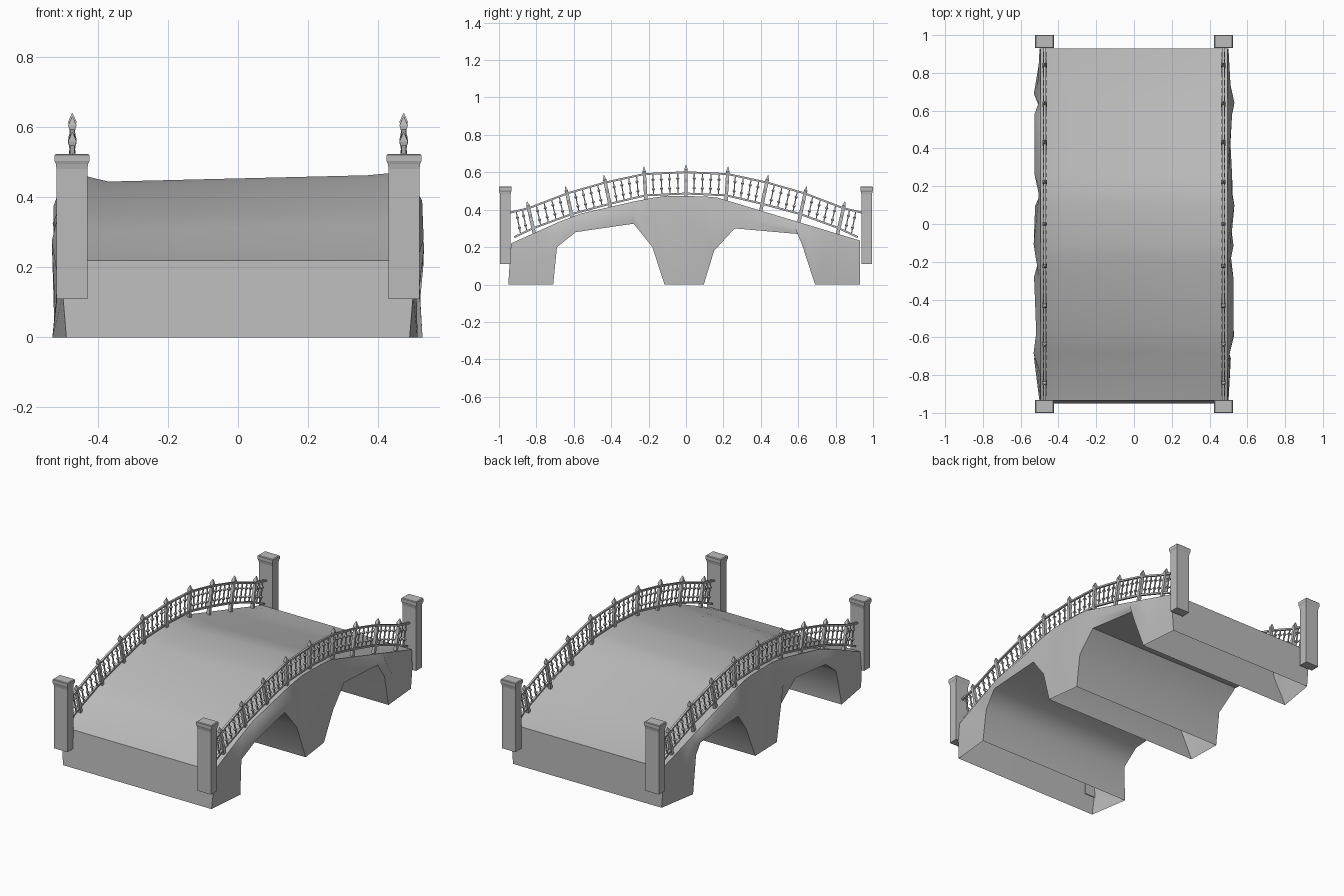
import bpy, bmesh, math
from mathutils import Vector

cube = bpy.data.objects.get("Cube")
if cube:
    bpy.data.objects.remove(cube)

stone = bpy.data.materials.new("grey_stone")
stone.use_nodes = True
GREY = (0.5, 0.5, 0.5, 1)
stone.diffuse_color = GREY
stone.node_tree.nodes["Principled BSDF"].inputs["Base Color"].default_value = GREY


def finish(bm, name, angle=None):
    bmesh.ops.recalc_face_normals(bm, faces=bm.faces)
    mesh = bpy.data.meshes.new(name)
    bm.to_mesh(mesh)
    bm.free()
    mesh.materials.append(stone)
    obj = bpy.data.objects.new(name, mesh)
    bpy.context.collection.objects.link(obj)
    if angle:
        bpy.ops.object.select_all(action='DESELECT')
        obj.select_set(True)
        bpy.context.view_layer.objects.active = obj
        bpy.ops.object.shade_smooth_by_angle(angle=math.radians(angle))
    return obj


def interp(keys, y):
    for (y0, z0), (y1, z1) in zip(keys, keys[1:]):
        if y <= y1:
            return z0 + (z1 - z0) * (y - y0) / (y1 - y0)
    return keys[-1][1]


def loft(bm, a, b, rings):
    """Four-sided bar from a to b; rings are (t, half width in x, half depth)."""
    d = (b - a).normalized()
    u = Vector((1, 0, 0))
    v = d.cross(u)
    loops = []
    for t, rx, ry in rings:
        c = a.lerp(b, t)
        loops.append([bm.verts.new(c + u * rx * i + v * ry * j)
                      for i, j in ((-1, -1), (1, -1), (1, 1), (-1, 1))])
    for l0, l1 in zip(loops, loops[1:]):
        for k in range(4):
            n = (k + 1) % 4
            bm.faces.new((l0[k], l0[n], l1[n], l1[k]))
    bm.faces.new(loops[0])
    bm.faces.new(loops[-1])


# Bridge body: underside and deck chains paired point for point
UNDER = [(-.95, 0), (-.71, 0), (-.69, .2), (-.59, .28), (-.28, .325), (-.18, .2), (-.115, 0),
         (.095, 0), (.15, .18), (.26, .3), (.6, .27), (.625, .2), (.69, 0), (.93, 0)]
DECK_Y = [-.935, -.8, -.68, -.56, -.28, -.18, -.1, .1, .17, .27, .56, .66, .78, .93]
CREST = [(-.935, .22), (-.6, .37), (-.4, .42), (-.12, .475), (.15, .47), (.25, .44), (.93, .235)]

bm = bmesh.new()
deck, under, wall = [], [], []
for x in (-1, -.37, .37, 1):
    outer = abs(x) == 1
    top_row, low_row, mid_row = [], [], []
    for i, (y, (uy, uz)) in enumerate(zip(DECK_Y, UNDER)):
        end = i in (0, len(UNDER) - 1)
        z = interp(CREST, y)
        if not outer:
            z -= 0 if end else (.03 if x < 0 else .012)
        bulge = .49 if end else .515 + .015 * math.sin(i * 2.3 + x)
        top_row.append(bm.verts.new((x * .495 if outer else x, y, z)))
        low_row.append(bm.verts.new((x * bulge if outer else x, uy, uz)))
        if outer:
            rough = .5 if end else .517 + .015 * math.sin(i * 1.7 + 2 * x)
            mid_row.append(bm.verts.new((x * rough, (y + uy) / 2, z * .55 + uz * .45)))
    deck.append(top_row)
    under.append(low_row)
    if outer:
        wall.append((top_row, mid_row, low_row))

last = len(UNDER) - 1
for s in range(3):
    for i in range(last):
        bm.faces.new((deck[s][i], deck[s][i + 1], deck[s + 1][i + 1], deck[s + 1][i]))
        # the feet stay open underneath
        if UNDER[i][1] or UNDER[i + 1][1]:
            bm.faces.new((under[s][i], under[s][i + 1], under[s + 1][i + 1], under[s + 1][i]))
    for i, side in ((0, 0), (last, 1)):
        loop = [deck[s][i], deck[s + 1][i]]
        if s == 2:
            loop.append(wall[1][1][i])
        loop += [under[s + 1][i], under[s][i]]
        if s == 0:
            loop.append(wall[0][1][i])
        bm.faces.new(loop)
for rows in wall:
    for r0, r1 in zip(rows, rows[1:]):
        for i in range(last):
            bm.faces.new((r0[i], r0[i + 1], r1[i + 1], r1[i]))
finish(bm, "bridge_body", 50)


# Corner pillars with recessed panels and a flared cap
def pillar(name, sx, sy):
    bm = bmesh.new()
    c = Vector((sx * .474, sy * .966, 0))
    up = Vector((0, 0, 1))
    loft(bm, c + up * .11, c + up * .485, [(0, .044, .028), (1, .044, .028)])
    sides = [f for f in bm.faces if abs(f.calc_center_median().z - .3) < .05]
    bmesh.ops.inset_individual(bm, faces=sides, thickness=.008, depth=-.004)
    loft(bm, c, c + up, [(.48, .044, .028), (.495, .046, .031), (.503, .05, .034),
                         (.52, .05, .034), (.524, .046, .031)])
    finish(bm, name)


for sx, side in ((-1, "right"), (1, "left")):
    for sy, end in ((-1, "front"), (1, "back")):
        pillar(f"{end}_{side}_pillar", sx, sy)

# Railing stations on one half: base y, base z, top y, top z
HALF = [(0, .475, 0, .64), (.215, .465, .225, .63), (.405, .42, .44, .585),
        (.61, .365, .645, .525), (.815, .29, .85, .445), (.915, .24, .95, .43)]
STATIONS = [(-a, b, -c, d) for a, b, c, d in HALF[:0:-1]] + HALF
POST = [(-.25, .009, .009), (.35, .009, .009), (.42, .006, .009), (.55, .012, .009),
        (.72, .006, .009), (.85, .012, .009), (1, .001, .001)]
SPINDLE = [(0, .003, .003), (.2, .003, .003), (.28, .009, .009), (.36, .003, .003),
           (.64, .003, .003), (.72, .009, .009), (.8, .003, .003), (1, .003, .003)]


def railing(side, x):
    posts, rails, spindles = bmesh.new(), bmesh.new(), bmesh.new()
    lines = [(Vector((x, a, b)), Vector((x, c, d))) for a, b, c, d in STATIONS]
    for a, b in lines[1:-1]:
        loft(posts, a, b, POST)
    for (a0, b0), (a1, b1) in zip(lines, lines[1:]):
        low0, low1 = a0.lerp(b0, .07), a1.lerp(b1, .07)
        top0, top1 = a0.lerp(b0, .76), a1.lerp(b1, .76)
        for p, q in ((low0, low1), (top0, top1)):
            loft(rails, p, q, [(0, .006, .005), (1, .006, .005)])
        count = 4 if (a1 - a0).length > .15 else 2
        for k in range(1, count + 1):
            t = k / (count + 1)
            loft(spindles, low0.lerp(low1, t), top0.lerp(top1, t), SPINDLE)
    finish(posts, side + "_railing_posts")
    finish(rails, side + "_railing_rails")
    finish(spindles, side + "_railing_spindles")


railing("right", -.473)
railing("left", .473)
